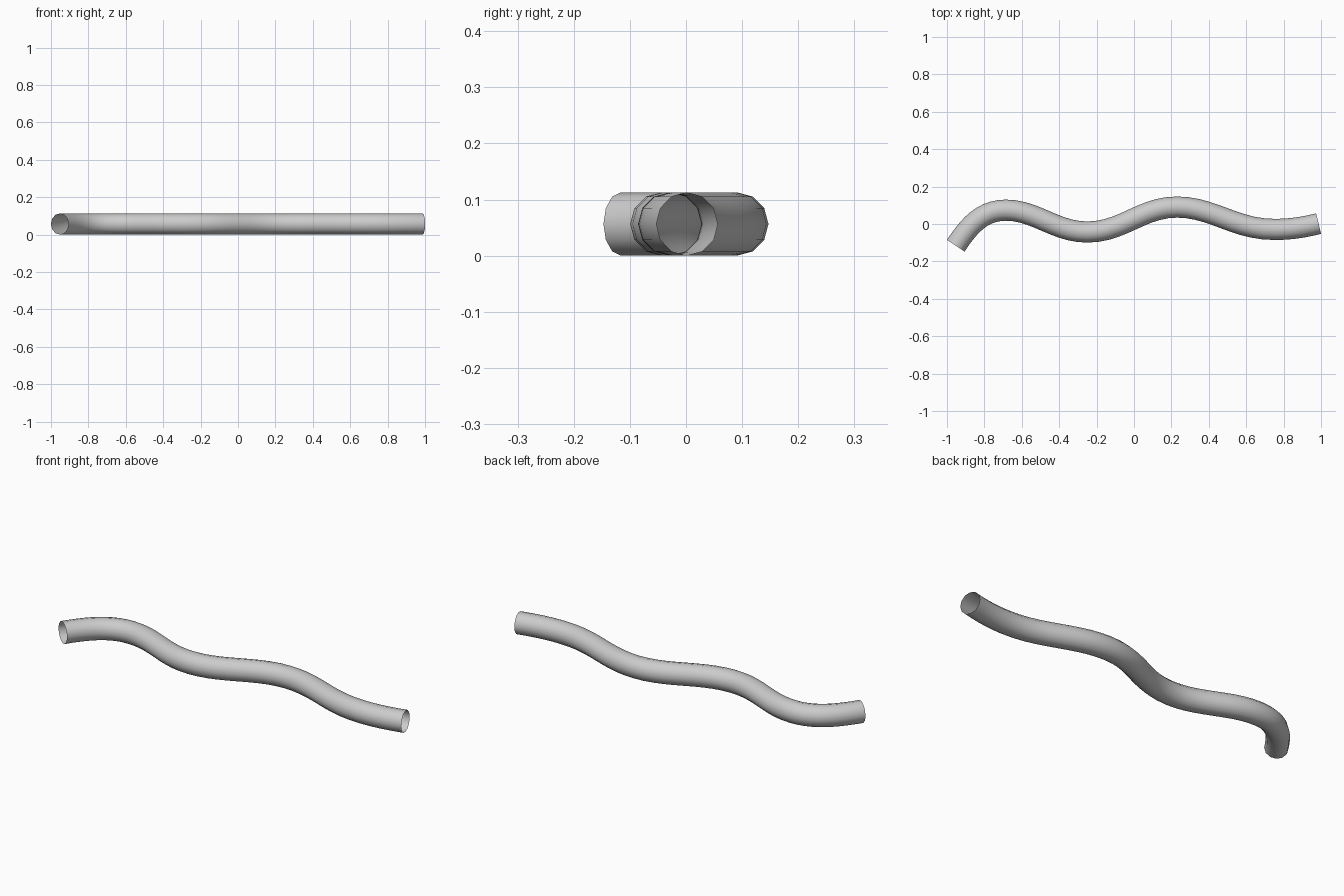
import bpy
from mathutils import Vector

if "Cube" in bpy.data.objects:
    bpy.data.objects.remove(bpy.data.objects["Cube"])

RADIUS = 0.0565

# centre line: (x, y), tangent direction, handle length before, handle length after
path = [
    ((-0.953, -0.116), (0.55, 0.835), 0.10, 0.13),
    ((-0.685, 0.074), (1, 0), 0.125, 0.16),
    ((-0.25, -0.043), (1, 0), 0.17, 0.19),
    ((0.23, 0.0905), (1, 0), 0.19, 0.19),
    ((0.75, -0.029), (1, 0), 0.21, 0.09),
    ((0.987, 0.002), (0.972, 0.235), 0.08, 0.08),
]

# round open-ended tube swept along the wavy centre line
curve = bpy.data.curves.new("wavy_tube", 'CURVE')
curve.dimensions = '3D'
curve.twist_mode = 'Z_UP'
curve.resolution_u = 10
curve.bevel_depth = RADIUS
curve.bevel_resolution = 4
curve.use_fill_caps = False

spline = curve.splines.new('BEZIER')
spline.bezier_points.add(len(path) - 1)
for point, (pos, tangent, before, after) in zip(spline.bezier_points, path):
    co = Vector((*pos, RADIUS))
    direction = Vector((*tangent, 0)).normalized()
    point.handle_left_type = point.handle_right_type = 'FREE'
    point.co = co
    point.handle_left = co - direction * before
    point.handle_right = co + direction * after

tube = bpy.data.objects.new("wavy_tube", curve)
bpy.context.collection.objects.link(tube)

# turn into a smooth-shaded mesh
bpy.context.view_layer.objects.active = tube
tube.select_set(True)
bpy.ops.object.convert(target='MESH')
bpy.ops.object.shade_smooth()
